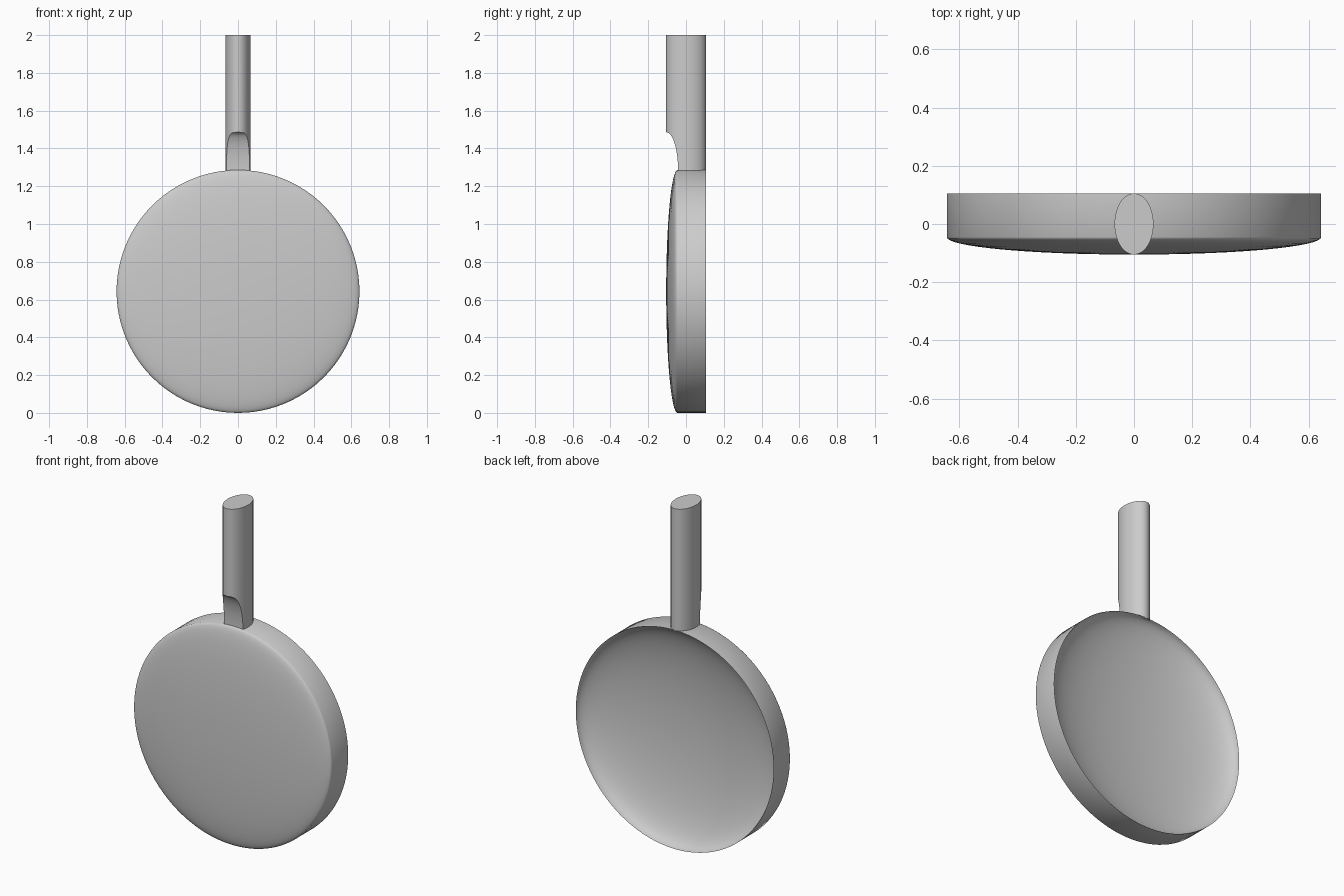
import bpy, bmesh, math
from mathutils import Matrix

cube = bpy.data.objects.get("Cube")
if cube:
    bpy.data.objects.remove(cube, do_unlink=True)

RADIUS = 0.643      # disc radius, also its centre height
HALF = 0.105        # half of the overall depth
BULGE = 0.06        # depth of the domed front
HOLLOW = 0.15       # depth of the hollow back
STEPS = 16

grey = bpy.data.materials.new("plain grey")
grey.use_nodes = True
grey.diffuse_color = (0.6, 0.6, 0.6, 1)
grey.node_tree.nodes["Principled BSDF"].inputs["Base Color"].default_value = grey.diffuse_color


def add_object(name, bm):
    mesh = bpy.data.meshes.new(name)
    bmesh.ops.recalc_face_normals(bm, faces=bm.faces)
    bm.to_mesh(mesh)
    bm.free()
    mesh.materials.append(grey)
    obj = bpy.data.objects.new(name, mesh)
    bpy.context.collection.objects.link(obj)
    return obj


def select_only(obj):
    bpy.ops.object.select_all(action='DESELECT')
    obj.select_set(True)
    bpy.context.view_layer.objects.active = obj


def elliptic_cylinder(name, matrix, segments):
    bm = bmesh.new()
    bmesh.ops.create_cone(bm, cap_ends=True, segments=segments,
                          radius1=1, radius2=1, depth=1, matrix=matrix)
    return add_object(name, bm)


# Dished disc: domed front, straight rim, hollow back, turned around y
bm = bmesh.new()
angles = [math.pi / 2 * i / STEPS for i in range(STEPS + 1)]
front = [(RADIUS * math.sin(a), -HALF + BULGE * (1 - math.cos(a))) for a in angles]
back = [(RADIUS * math.sin(a), HALF - HOLLOW * math.cos(a)) for a in reversed(angles)]
verts = [bm.verts.new((r, y, RADIUS)) for r, y in front + back]
edges = [bm.edges.new(pair) for pair in zip(verts, verts[1:])]
bmesh.ops.spin(bm, geom=verts + edges, cent=(0, 0, RADIUS), axis=(0, 1, 0),
               angle=math.tau, steps=96, use_merge=True)
bmesh.ops.remove_doubles(bm, verts=bm.verts, dist=0.0001)
select_only(add_object("disc", bm))
bpy.ops.object.shade_smooth_by_angle(angle=math.radians(40))

# Oval handle standing on the rim
BOTTOM, TOP = 1.282, 2.0
handle = elliptic_cylinder(
    "handle",
    Matrix.Translation((0, 0, (BOTTOM + TOP) / 2))
    @ Matrix.Diagonal((0.067, HALF, TOP - BOTTOM, 1)), 64)

# Curved notch in the front of the handle, just above the disc
cutter = elliptic_cylinder(
    "notch_cutter",
    Matrix.Translation((0, -HALF, 1.286))
    @ Matrix.Diagonal((0.4, 0.063, 0.2, 1))
    @ Matrix.Rotation(math.pi / 2, 4, 'Y'), 64)
cutter.hide_render = True
notch = handle.modifiers.new("notch", 'BOOLEAN')
notch.operation = 'DIFFERENCE'
notch.solver = 'EXACT'
notch.object = cutter
select_only(handle)
bpy.ops.object.modifier_apply(modifier=notch.name)
bpy.data.objects.remove(cutter, do_unlink=True)
bpy.ops.object.shade_smooth_by_angle(angle=math.radians(30))
